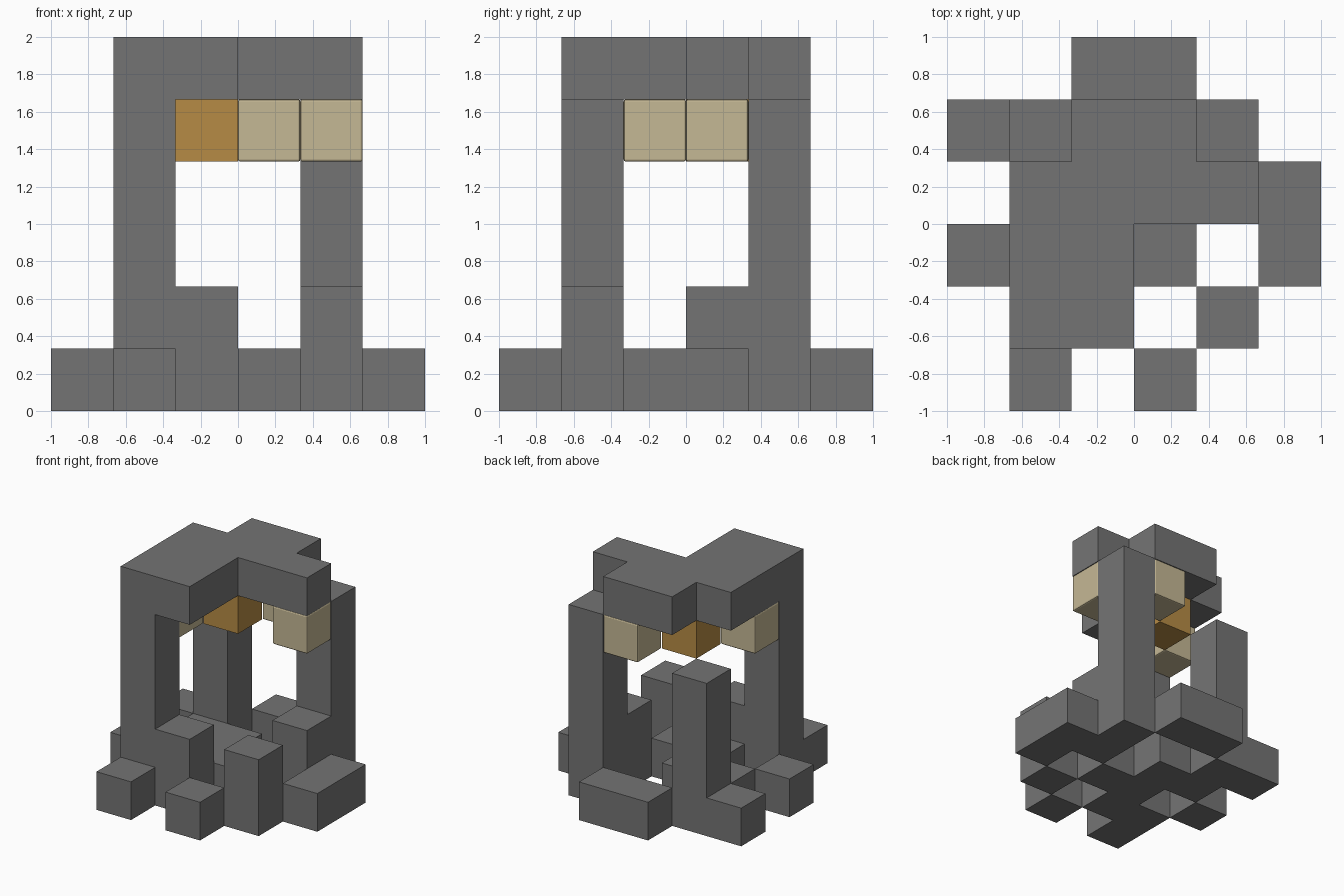
import bpy
import bmesh
from mathutils import Matrix, Vector

default = bpy.data.objects.get("Cube")
if default:
    bpy.data.objects.remove(default, do_unlink=True)

UNIT = 2 / 6  # the model sits on a six-cell grid


def material(name, color):
    mat = bpy.data.materials.new(name)
    mat.use_nodes = True
    rgba = (*color, 1)
    mat.diffuse_color = rgba
    mat.node_tree.nodes["Principled BSDF"].inputs["Base Color"].default_value = rgba
    return mat


stone = material("dark grey stone", (0.175, 0.175, 0.175))
cream = material("pale cream", (0.56, 0.48, 0.30))
amber = material("amber", (0.47, 0.26, 0.06))


def plan(rows, levels):
    """Cells from a floor plan, drawn with the back row first."""
    return {(i, j, k)
            for j, row in enumerate(reversed(rows))
            for i, mark in enumerate(row) if mark == "#"
            for k in levels}


# Ground slab with its gaps and outlying feet
base = plan(["..##..",
             "##..#.",
             ".##.##",
             "#.##.#",
             ".##.#.",
             ".#.#.."], [0])

# Flat roof
roof = plan(["......",
             "..##..",
             ".####.",
             ".##...",
             ".##...",
             "......"], [5])

# Three posts, of different heights, and short stubs beside them
front_post = {(1, 1, k) for k in range(1, 5)}
back_left_post = {(4, 4, k) for k in range(1, 5)}
back_right_post = {(1, 4, k) for k in range(1, 4)}
stubs = {(2, 1, 1), (4, 1, 1), (4, 3, 1)}

parts = {
    "ground_slab": base,
    "roof": roof,
    "front_right_post": front_post,
    "back_left_post": back_left_post,
    "back_right_post": back_right_post,
    "short_stubs": stubs,
}
solid = set().union(*parts.values())


def build(name, cells, mat, occupied, bevel=0):
    """Join grid cells into one block, leaving out the buried faces."""
    bm = bmesh.new()
    for cell in sorted(cells):
        centre = (Vector(cell) + Vector((0.5, 0.5, 0.5))) * UNIT - Vector((1, 1, 0))
        made = bmesh.ops.create_cube(bm, size=UNIT, matrix=Matrix.Translation(centre))
        faces = {f for v in made["verts"] for f in v.link_faces}
        buried = []
        for face in faces:
            face.normal_update()
            neighbour = tuple(c + round(n) for c, n in zip(cell, face.normal))
            if neighbour in occupied:
                buried.append(face)
        bmesh.ops.delete(bm, geom=buried, context="FACES")
    bmesh.ops.remove_doubles(bm, verts=bm.verts[:], dist=0.001)
    mesh = bpy.data.meshes.new(name)
    bm.to_mesh(mesh)
    bm.free()
    mesh.materials.append(mat)
    obj = bpy.data.objects.new(name, mesh)
    bpy.context.collection.objects.link(obj)
    if bevel:
        mod = obj.modifiers.new("soft_edges", "BEVEL")
        mod.width = bevel
        mod.segments = 2
    return obj


for name, cells in parts.items():
    build(name, cells, stone, solid)

# Coloured cubes hanging under the roof
for name, cell in {"right_lamp": (1, 2, 4),
                   "left_lamp": (4, 3, 4),
                   "back_lamp": (3, 4, 4)}.items():
    build(name, {cell}, cream, set(), bevel=0.012)
build("centre_lamp", {(2, 3, 4)}, amber, set())
